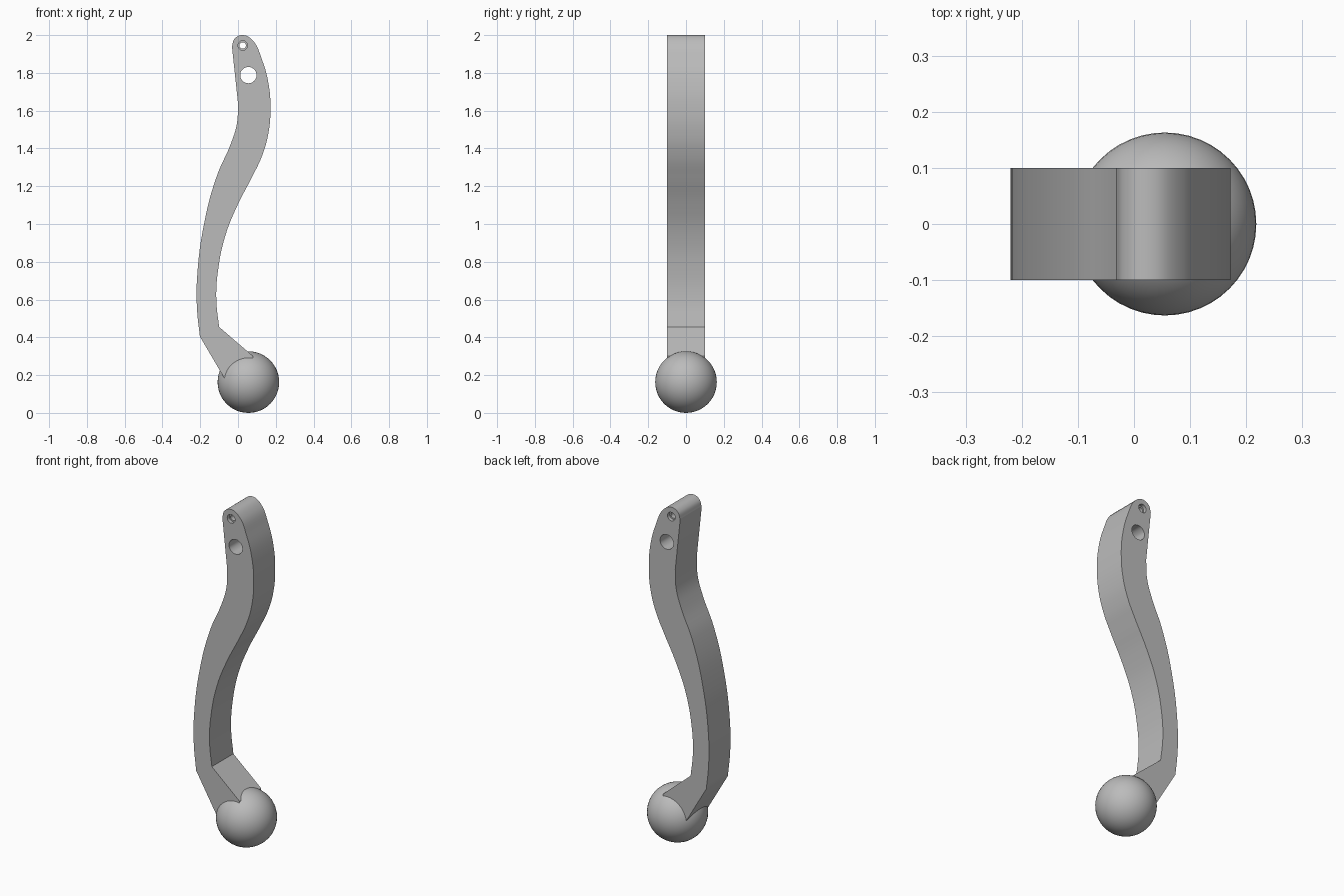
import bpy
import math

cube = bpy.data.objects.get("Cube")
if cube:
    bpy.data.objects.remove(cube)

HALF_WIDTH = 0.1
BALL_RADIUS = 0.163
BALL_CENTRE = (0.055, 0, BALL_RADIUS)


def make_material(name, value):
    mat = bpy.data.materials.new(name)
    mat.use_nodes = True
    colour = (value, value, value, 1)
    mat.diffuse_color = colour
    mat.node_tree.nodes["Principled BSDF"].inputs["Base Color"].default_value = colour
    return mat


def add_spline(curve, points):
    """Closed outline; points marked 'corner' get straight handles."""
    spline = curve.splines.new("BEZIER")
    spline.bezier_points.add(len(points) - 1)
    spline.use_cyclic_u = True
    for bp, (x, z, *corner) in zip(spline.bezier_points, points):
        bp.co = (x, z, 0)
        bp.handle_left_type = bp.handle_right_type = "VECTOR" if corner else "AUTO"


def circle(x, z, radius, count=8):
    angles = [math.tau * i / count for i in range(count)]
    return [(x + radius * math.cos(a), z + radius * math.sin(a)) for a in angles]


def extrude_outlines(name, outlines, half_width, material):
    curve = bpy.data.curves.new(name, "CURVE")
    curve.dimensions = "2D"
    curve.fill_mode = "BOTH"
    curve.extrude = half_width
    curve.resolution_u = 6
    for points in outlines:
        add_spline(curve, points)
    obj = bpy.data.objects.new(name, curve)
    bpy.context.collection.objects.link(obj)
    obj.rotation_euler.x = math.pi / 2
    finish(obj, material)
    return obj


def finish(obj, material):
    bpy.ops.object.select_all(action="DESELECT")
    obj.select_set(True)
    bpy.context.view_layer.objects.active = obj
    if obj.type == "CURVE":
        bpy.ops.object.convert(target="MESH")
    obj.data.materials.clear()
    obj.data.materials.append(material)
    bpy.ops.object.shade_smooth_by_angle(angle=math.radians(30))


grey = make_material("plain grey", 0.5)

# Lever arm: S-shaped side profile, from the top down the right and back up the left
C = "corner"
right_edge = [(0.025, 2.0), (0.075, 1.975), (0.127, 1.87), (0.162, 1.74), (0.172, 1.61),
              (0.16, 1.475), (0.127, 1.36), (0.075, 1.25), (0, 1.105), (-0.065, 0.945),
              (-0.105, 0.76), (-0.115, 0.6), (-0.1, 0.455, C)]
foot = [(0.08, 0.3, C), (0.055, 0.165, C), (-0.07, 0.18, C)]
left_edge = [(-0.202, 0.405, C), (-0.217, 0.55), (-0.217, 0.71), (-0.178, 1.01),
             (-0.11, 1.26), (-0.04, 1.42), (-0.006, 1.53), (0, 1.64, C),
             (-0.032, 1.94, C), (-0.017, 1.982)]
pin_hole = (0.025, 1.945)
arm = extrude_outlines(
    "lever_arm",
    [right_edge + foot + left_edge, circle(*pin_hole, 0.025), circle(0.055, 1.788, 0.043)],
    HALF_WIDTH, grey)

# Recessed sleeve lining the small upper hole
sleeve = extrude_outlines(
    "pin_sleeve", [circle(*pin_hole, 0.025), circle(*pin_hole, 0.017)],
    HALF_WIDTH * 0.8, grey)

# Ball knob at the lower end
bpy.ops.mesh.primitive_uv_sphere_add(segments=48, ring_count=24, radius=BALL_RADIUS,
                                     location=BALL_CENTRE)
knob = bpy.context.object
knob.name = "ball_knob"
finish(knob, grey)
